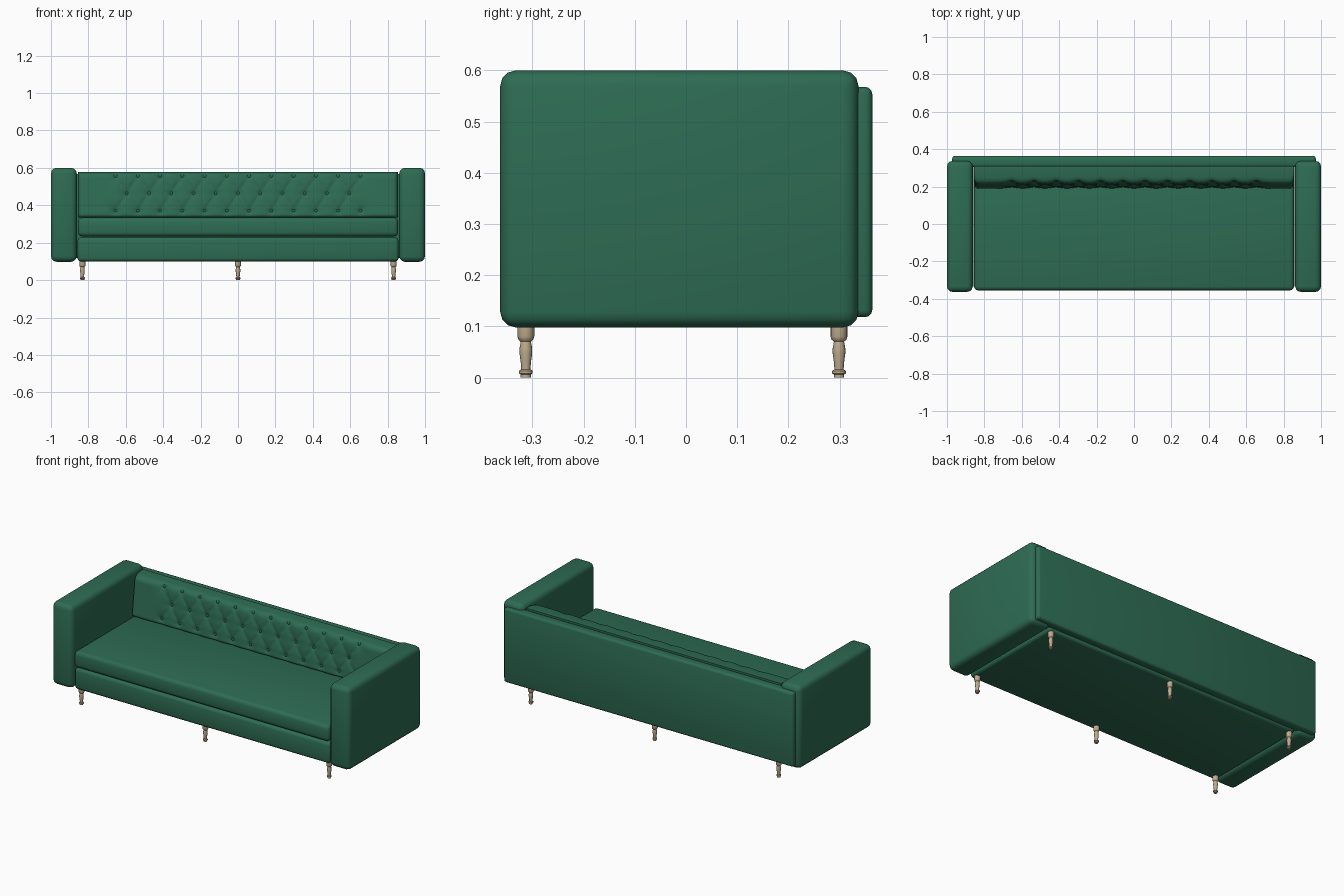
import bpy, bmesh, math

if "Cube" in bpy.data.objects:
    bpy.data.objects.remove(bpy.data.objects["Cube"])


def material(name, col):
    m = bpy.data.materials.new(name)
    m.diffuse_color = (*col, 1)
    m.use_nodes = True
    m.node_tree.nodes["Principled BSDF"].inputs["Base Color"].default_value = m.diffuse_color
    return m


GREEN = material("green upholstery", (0.027, 0.150, 0.088))
WOOD = material("pale wood", (0.52, 0.41, 0.27))


def finish(name, bm, mat, angle=40):
    bmesh.ops.recalc_face_normals(bm, faces=bm.faces)
    me = bpy.data.meshes.new(name)
    bm.to_mesh(me)
    bm.free()
    ob = bpy.data.objects.new(name, me)
    bpy.context.collection.objects.link(ob)
    me.materials.append(mat)
    bpy.ops.object.select_all(action='DESELECT')
    ob.select_set(True)
    bpy.context.view_layer.objects.active = ob
    bpy.ops.object.shade_smooth_by_angle(angle=math.radians(angle))
    return ob


def padded_box(name, lo, hi, r, seg=3):
    bm = bmesh.new()
    bmesh.ops.create_cube(bm, size=1)
    for v in bm.verts:
        v.co = [(a + b) / 2 + c * (b - a) for a, b, c in zip(lo, hi, v.co)]
    bmesh.ops.bevel(bm, geom=bm.edges[:], offset=r, segments=seg,
                    profile=0.5, affect='EDGES')
    return finish(name, bm, GREEN)


# Frame and seat
for side, lo, hi in (("left", -1.0, -0.862), ("right", 0.862, 1.0)):
    padded_box(side + "_arm", (lo, -0.363, 0.098), (hi, 0.337, 0.6), 0.03)
padded_box("back_panel", (-0.972, 0.305, 0.118), (0.972, 0.364, 0.568), 0.014)
padded_box("base", (-0.858, -0.347, 0.1), (0.858, 0.32, 0.228), 0.018)
padded_box("seat_cushion", (-0.856, -0.355, 0.234), (0.856, 0.25, 0.334), 0.022)

# Button positions: three staggered rows
STEP, ROWS = 0.119, (0.37, 0.4625, 0.555)
buttons = [((i - (n - 1) / 2) * STEP, z)
           for z, n in zip(ROWS, (12, 11, 12)) for i in range(n)]
# Diagonal pleats join neighbouring rows
pleats = [((x, z), (bx, bz)) for x, z in buttons if z == ROWS[1]
          for bx, bz in buttons if bz != ROWS[1] and abs(bx - x) < STEP * 0.6]

X0, Z0, Z1, BACK = 0.855, 0.335, 0.577, 0.31


def seg_dist(x, z, a, b):
    dx, dz = b[0] - a[0], b[1] - a[1]
    t = ((x - a[0]) * dx + (z - a[1]) * dz) / (dx * dx + dz * dz)
    t = max(0, min(1, t))
    return math.hypot(x - a[0] - t * dx, z - a[1] - t * dz)


def front_y(x, z):
    y = 0.187 + (z - Z0) / (Z1 - Z0) * 0.03
    for e, r in ((X0 - abs(x), 0.025), (Z1 - z, 0.03), (z - Z0, 0.02)):
        if e < r:
            y += r - math.sqrt(max(0, r * r - (r - e) ** 2))
    dip = 0
    for bx, bz in buttons:
        if abs(bx - x) < 0.08:
            dip = max(dip, 0.02 * math.exp(-math.hypot(x - bx, z - bz) / 0.02))
    for a, b in pleats:
        if abs(a[0] - x) < 0.1:
            dip = max(dip, 0.009 * math.exp(-seg_dist(x, z, a, b) / 0.012))
    return y + dip


# Tufted back cushion: displaced front grid, walls drawn back to the panel
NX, NZ = 216, 32
bm = bmesh.new()
grid = []
for j in range(NZ + 1):
    z = Z0 + (Z1 - Z0) * (0.5 - 0.5 * math.cos(math.pi * j / NZ)) * 0.4 \
        + (Z1 - Z0) * j / NZ * 0.6
    row = []
    for i in range(NX + 1):
        x = -X0 + 2 * X0 * i / NX
        row.append(bm.verts.new((x, front_y(x, z), z)))
    grid.append(row)
for j in range(NZ):
    for i in range(NX):
        bm.faces.new((grid[j][i], grid[j][i + 1], grid[j + 1][i + 1], grid[j + 1][i]))
rim = [e for e in bm.edges if e.is_boundary]
ext = bmesh.ops.extrude_edge_only(bm, edges=rim)["geom"]
for v in ext:
    if isinstance(v, bmesh.types.BMVert):
        v.co.y = BACK
bmesh.ops.holes_fill(bm, edges=[e for e in bm.edges if e.is_boundary], sides=0)
finish("tufted_back_cushion", bm, GREEN, 60)

# Buttons
bm = bmesh.new()
for x, z in buttons:
    new = bmesh.ops.create_uvsphere(bm, u_segments=12, v_segments=8, radius=0.011)["verts"]
    y = front_y(x, z) - 0.003
    for v in new:
        v.co = (v.co.x + x, v.co.y * 0.55 + y, v.co.z + z)
finish("buttons", bm, GREEN)

# Turned legs
PROFILE = [(0.0, 0.0), (0.010, 0.0), (0.010, 0.006), (0.0135, 0.008), (0.0135, 0.013),
           (0.009, 0.016), (0.010, 0.03), (0.0125, 0.048), (0.0125, 0.056),
           (0.010, 0.070), (0.0145, 0.074), (0.0165, 0.080), (0.0165, 0.104), (0.0, 0.104)]
for row, y in (("front", -0.313), ("back", 0.299)):
    for col, x in (("left", -0.832), ("middle", 0.0), ("right", 0.832)):
        bm = bmesh.new()
        vs = [bm.verts.new((x + r, y, z)) for r, z in PROFILE]
        es = [bm.edges.new(p) for p in zip(vs, vs[1:])]
        bmesh.ops.spin(bm, geom=vs + es, cent=(x, y, 0), axis=(0, 0, 1),
                       angle=2 * math.pi, steps=16)
        bmesh.ops.remove_doubles(bm, verts=bm.verts, dist=0.0002)
        finish(f"{row}_{col}_leg", bm, WOOD)
